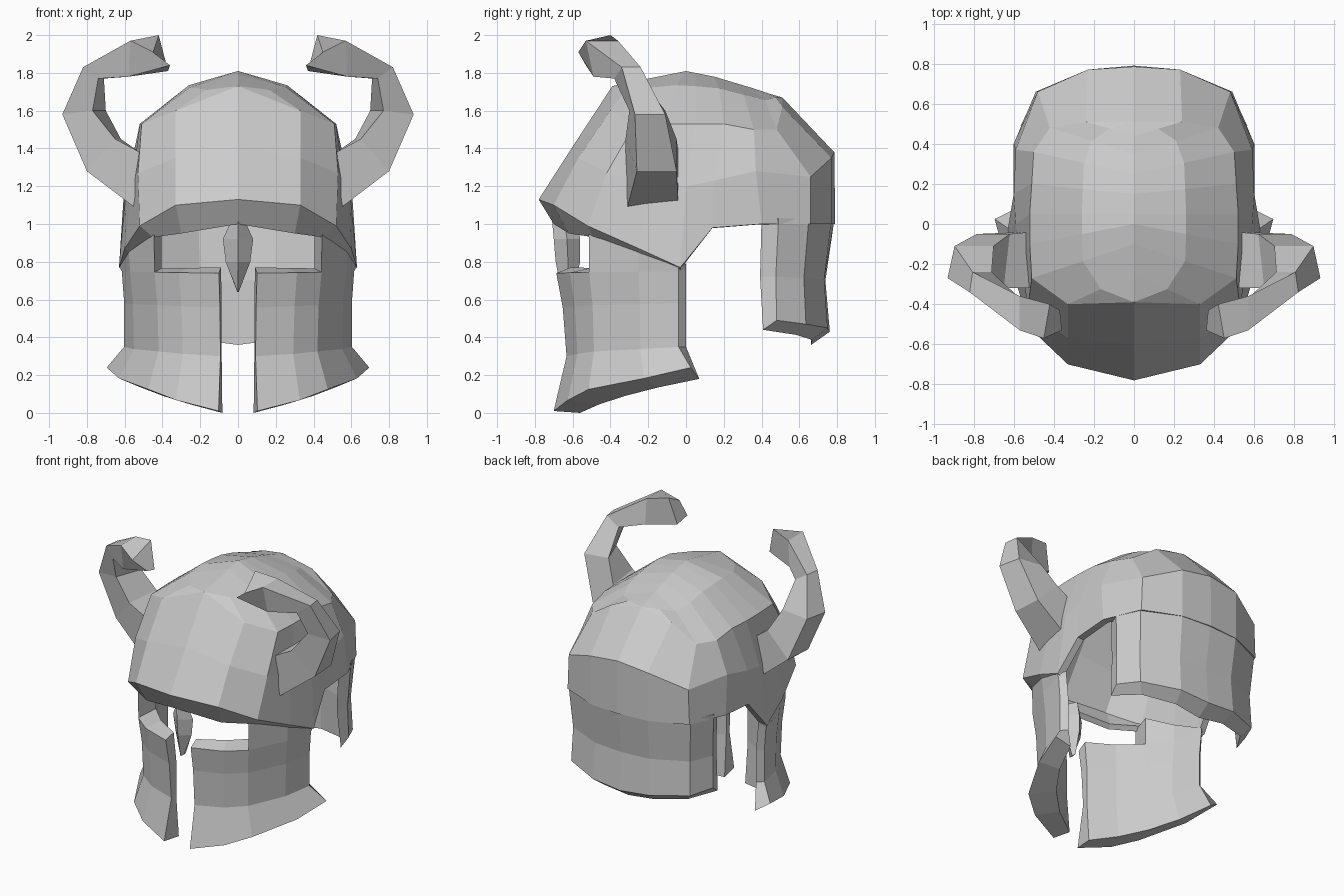
import bpy
import bmesh
from mathutils import Vector

cube = bpy.data.objects.get("Cube")
if cube:
    bpy.data.objects.remove(cube, do_unlink=True)

steel = bpy.data.materials.new("plain grey steel")
steel.use_nodes = True
colour = (0.6, 0.6, 0.6, 1)
steel.diffuse_color = colour
steel.node_tree.nodes["Principled BSDF"].inputs["Base Color"].default_value = colour


def finish(name, bm, mirror=True, thickness=0):
    """Turn a bmesh into a flat-shaded object with mirror and shell modifiers."""
    mesh = bpy.data.meshes.new(name)
    bm.to_mesh(mesh)
    bm.free()
    mesh.materials.append(steel)
    obj = bpy.data.objects.new(name, mesh)
    bpy.context.collection.objects.link(obj)
    if mirror:
        obj.modifiers.new("mirror", "MIRROR").use_clip = True
    if thickness:
        shell = obj.modifiers.new("shell", "SOLIDIFY")
        shell.thickness = thickness
        shell.offset = -1


def sheet(name, rows, thickness):
    """Skin a grid of rows (bottom to top) and give it thickness."""
    bm = bmesh.new()
    grid = [[bm.verts.new(p) for p in row] for row in rows]
    for low, high in zip(grid, grid[1:]):
        for c in range(len(low) - 1):
            bm.faces.new((low[c], low[c + 1], high[c + 1], high[c]))
    bmesh.ops.remove_doubles(bm, verts=bm.verts, dist=0.001)
    finish(name, bm, True, thickness)


def loft(name, sections, mirror):
    """Skin closed sections into a solid, capped by strips of quads."""
    bm = bmesh.new()
    rings = [[bm.verts.new(p) for p in section] for section in sections]
    n = len(rings[0])
    for low, high in zip(rings, rings[1:]):
        for i in range(n):
            j = (i + 1) % n
            bm.faces.new((low[i], low[j], high[j], high[i]))
    for ring in (rings[0], rings[-1]):
        for i in range(n // 2 - 1):
            bm.faces.new((ring[i], ring[i + 1], ring[n - 2 - i], ring[n - 1 - i]))
    bmesh.ops.recalc_face_normals(bm, faces=bm.faces)
    # Drop walls lying on the mirror plane
    seam = [f for f in bm.faces if all(abs(v.co.x) < 0.001 for v in f.verts)]
    bmesh.ops.delete(bm, geom=seam, context="FACES")
    finish(name, bm, mirror)


def plate_row(plan, scale_start, scale_end, z_start, z_end, sweep=0):
    """Scale a plan curve and tilt it, blending from its start to its end."""
    row = []
    for i, (x, y) in enumerate(plan):
        t = i / (len(plan) - 1)
        s = scale_start + (scale_end - scale_start) * t
        z = z_start + (z_end - z_start) * t
        row.append((x * s, y * s + sweep * t, z))
    return row


def plate_rings(outer_plan, inner_plan, settings, first=0):
    """Pair outer and inner rows into closed rings, from a first column on."""
    rings = []
    for outer, inner in settings:
        outside = plate_row(outer_plan, *outer)[first:]
        inside = plate_row(inner_plan, *inner)[first:]
        rings.append(outside + inside[::-1])
    return rings


# Dome: rings run from the front centre round the side to the back centre
brim = [(0, -.78, 1.13), (.33, -.7, 1.1), (.52, -.52, .99), (.6, -.25, .87),
        (.63, -.03, .77), (.6, .14, .98), (.6, .4, 1), (.49, .66, 1),
        (.23, .77, 1), (0, .79, 1)]
waist = [(0, -.6, 1.41), (.33, -.57, 1.35), (.53, -.42, 1.27), (.56, -.2, 1.22),
         (.59, 0, 1.2), (.6, .15, 1.23), (.59, .37, 1.28), (.48, .66, 1.25),
         (.23, .77, 1.35), (0, .785, 1.38)]
shoulder = [(0, -.39, 1.73), (.33, -.4, 1.6), (.51, -.27, 1.53), (.52, -.1, 1.53),
            (.52, .05, 1.53), (.51, .2, 1.53), (.5, .36, 1.5), (.42, .48, 1.5),
            (.24, .51, 1.62), (0, .51, 1.67)]
ridge = [(0, y, z) for y, z in [(-.39, 1.73), (-.25, 1.76), (-.1, 1.79), (0, 1.81),
                                (.05, 1.8), (.15, 1.78), (.25, 1.75), (.35, 1.72),
                                (.44, 1.69), (.51, 1.67)]]
crown = []
for low, high in zip(shoulder, ridge):
    middle = (Vector(low) + Vector(high)) / 2
    middle.z += .12 * max(0, low[0] - .24)
    crown.append(middle + Vector((0, 0, .06 * low[0])))
sheet("dome", [brim, waist, shoulder, crown, ridge], .05)

# Brow: sloping underside of the brim
brow_inner = [(0, -.7, 1), (.3, -.62, .95), (.45, -.49, .93),
              (.57, -.25, .84), (.61, -.03, .76)]
sheet("brow", [brow_inner, brim[:5]], .04)

# Cheek plates: curved and flared outside, gently bowed inside
cheek_plan = [(.1, -.68), (.31, -.61), (.44, -.51), (.57, -.25), (.615, -.04)]
start, end = Vector((.09, -.61)), Vector((.58, 0))
bow = Vector((.28, -.24))
inner_cheek = []
for i in range(5):
    t = i / 4
    inner_cheek.append(start.lerp(end, t) + bow * t * (1 - t))
sill = ((1.01, 1, .74, .75), (1, 1, .77, .76))
loft("cheek_plates", plate_rings(cheek_plan, inner_cheek, [
    ((1.03, 1.13, .01, .24, .07), (.92, 1.04, 0, .18, .07)),
    ((.93, .98, .3, .35), (.96, .97, .3, .35)),
    ((.96, .98, .56, .58), (.96, .97, .56, .58)),
    sill]), True)

# Temples join the cheeks to the brim behind the eye openings
loft("temples", plate_rings(cheek_plan, inner_cheek, [
    sill, ((1, 1.02, 1.13, .77), (1, 1, 1.13, .79))], 2), True)

# Neck guard with bevelled front edge and hem
neck_plan = [(.565, .49), (.49, .65), (.23, .77), (0, .785)]
inner_neck = [(.53, .4), (.43, .59), (.21, .7), (0, .72)]
loft("neck_guard", plate_rings(neck_plan, inner_neck, [
    ((.98, .97, .49, .43), (1.02, .92, .44, .36)),
    ((.97, .94, .72, .7), (.98, .94, .72, .7)),
    ((1, 1, 1.03, 1.02), (1, 1, 1.04, 1.02))]), True)

# Nose guard: a diamond bar ending in a point
nose_sections = []
for z, width, front, back in [(1.03, .03, -.71, -.58), (.92, .08, -.7, -.56),
                              (.8, .065, -.69, -.56), (.64, .004, -.66, -.6)]:
    side = (front + back) / 2
    nose_sections.append([(0, front, z), (width, side, z),
                          (0, back, z), (-width, side, z)])
loft("nose_guard", nose_sections, False)

# Horns: outer and inner edge in x and z, their front y, the back y and a twist
horn_sections = []
for outer, inner, outer_front, inner_front, back, twist in [
        ((.55, 1.09), (.52, 1.38), -.31, -.32, -.04, 0),
        ((.8, 1.28), (.65, 1.45), -.26, -.32, -.05, .03),
        ((.93, 1.58), (.77, 1.6), -.27, -.3, -.11, .07),
        ((.82, 1.83), (.74, 1.77), -.34, -.38, -.24, .03),
        ((.57, 1.97), (.58, 1.78), -.53, -.49, -.36, 0)]:
    horn_sections.append([(outer[0], outer_front, outer[1]),
                          (outer[0] - twist / 2, back, outer[1]),
                          (inner[0] - twist, back, inner[1]),
                          (inner[0], inner_front, inner[1])])
horn_tip = [(.45, -.57, 1.91), (.42, -.4, 2), (.37, -.43, 1.81), (.36, -.53, 1.84)]
loft("horns", horn_sections + [horn_tip], True)
